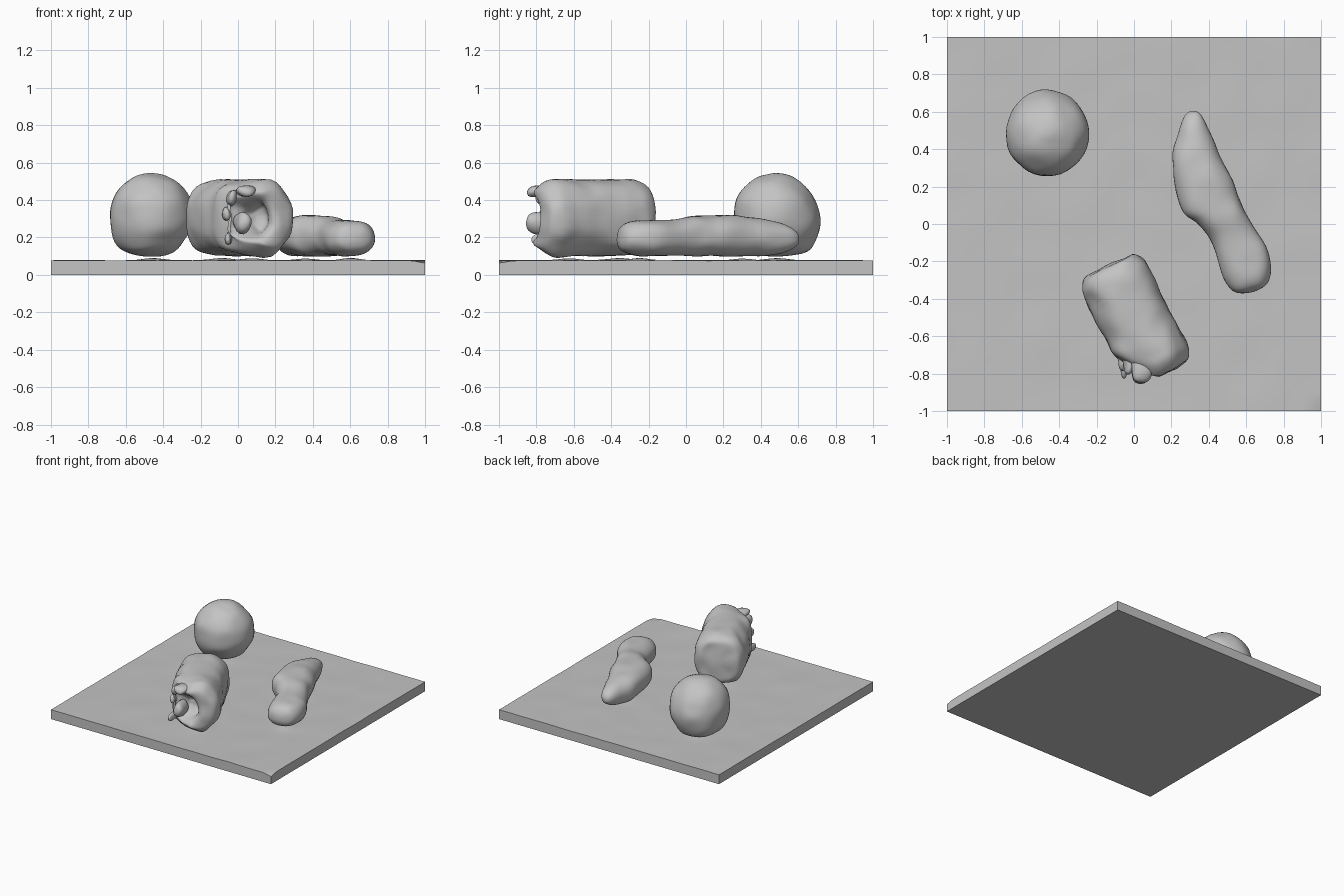
import bpy, bmesh, math
from mathutils import Vector, noise

if "Cube" in bpy.data.objects:
    bpy.data.objects.remove(bpy.data.objects["Cube"])

grey = bpy.data.materials.new("Clay grey")
grey.use_nodes = True
GREY = (0.55, 0.55, 0.55, 1)
grey.diffuse_color = GREY
grey.node_tree.nodes["Principled BSDF"].inputs["Base Color"].default_value = GREY


def finish(name, bm, angle=50):
    bmesh.ops.recalc_face_normals(bm, faces=bm.faces)
    mesh = bpy.data.meshes.new(name)
    bm.to_mesh(mesh)
    bm.free()
    mesh.materials.append(grey)
    ob = bpy.data.objects.new(name, mesh)
    bpy.context.collection.objects.link(ob)
    bpy.ops.object.select_all(action='DESELECT')
    ob.select_set(True)
    bpy.context.view_layer.objects.active = ob
    bpy.ops.object.shade_smooth_by_angle(angle=math.radians(angle))
    return ob


def spline(pts, steps):
    """Catmull-Rom interpolation of tuples."""
    out = []
    for i in range(len(pts) - 1):
        a, b, c, d = (pts[max(0, min(len(pts) - 1, i + k))] for k in (-1, 0, 1, 2))
        for j in range(steps):
            t = j / steps
            out.append([0.5 * (2 * q + (r - p) * t + (2 * p - 5 * q + 4 * r - s) * t * t
                               + (3 * q - p - 3 * r + s) * t ** 3)
                        for p, q, r, s in zip(a, b, c, d)])
    return out + [list(pts[-1])]


def loft(name, u, v, w, stations, power=2.0, sides=40, steps=4, lumps=0.0, warp=None):
    """Skin rings (cu, cv, cw, ru, rv) placed along the axis w; ends close to a point."""
    bm = bmesh.new()
    u, v, w = Vector(u), Vector(v), Vector(w)
    rings = []
    for cu, cv, cw, ru, rv in spline(stations, steps)[1:-1]:
        ring = []
        for k in range(sides):
            a = 2 * math.pi * k / sides
            c, s = math.cos(a), math.sin(a)
            p = [cu + ru * math.copysign(abs(c) ** (2 / power), c),
                 cv + rv * math.copysign(abs(s) ** (2 / power), s), cw]
            if warp:
                p = warp(p, a)
            co = u * p[0] + v * p[1] + w * p[2]
            co += noise.noise_vector(co * 9) * lumps
            ring.append(bm.verts.new(co))
        rings.append(ring)
    for r0, r1 in zip(rings, rings[1:]):
        for k in range(sides):
            m = (k + 1) % sides
            bm.faces.new((r0[k], r0[m], r1[m], r1[k]))
    bm.faces.new(rings[0])
    bm.faces.new(rings[-1])
    return finish(name, bm)


# Base slab, with a faintly uneven top and low swellings under the three objects
mounds = [(-0.46, 0.49, 0.1), (-0.08, -0.35, 0.1), (0.08, -0.62, 0.1),
          (0.36, 0.3, 0.1), (0.6, -0.25, 0.08)]
bm = bmesh.new()
bmesh.ops.create_grid(bm, x_segments=64, y_segments=64, size=1)
top = list(bm.verts)
base = bmesh.ops.extrude_face_region(bm, geom=list(bm.faces))["geom"]
lower = {g for g in base if isinstance(g, bmesh.types.BMVert)}
for vert in bm.verts:
    if vert in lower:
        vert.co.z = 0
        continue
    x, y, _ = vert.co
    z = 0.077 + 0.004 * noise.noise(Vector((x * 4, y * 4, 0)))
    z += sum(0.012 * math.exp(-((x - a) ** 2 + (y - b) ** 2) / r ** 2 * 1.5) for a, b, r in mounds)
    # Worn corner
    z -= 0.014 * math.exp(-((x - 1) ** 2 + (y + 1) ** 2) / 0.002)
    vert.co.z = z
finish("base_slab", bm, 30)

# Ball, slightly flattened underneath: (x, y, z, x radius, y radius)
loft("ball", (1, 0, 0), (0, 1, 0), (0, 0, 1), [
    (-0.47, 0.50, 0.098, 0.0, 0.0),
    (-0.47, 0.50, 0.102, 0.07, 0.07),
    (-0.475, 0.50, 0.13, 0.145, 0.155),
    (-0.475, 0.495, 0.18, 0.187, 0.197),
    (-0.465, 0.488, 0.25, 0.215, 0.227),
    (-0.462, 0.483, 0.32, 0.223, 0.232),
    (-0.462, 0.475, 0.40, 0.208, 0.21),
    (-0.465, 0.475, 0.47, 0.165, 0.165),
    (-0.465, 0.48, 0.52, 0.10, 0.10),
    (-0.46, 0.49, 0.54, 0.04, 0.04),
    (-0.46, 0.49, 0.544, 0.0, 0.0)], lumps=0.008)

# Long bent body: (distance along, side low, side high, z low, z high)
bent = [(-0.485, 0.47, 0.48, 0.185, 0.195), (-0.465, 0.435, 0.512, 0.15, 0.235),
        (-0.40, 0.38, 0.53, 0.115, 0.272), (-0.30, 0.312, 0.54, 0.102, 0.298),
        (-0.20, 0.285, 0.547, 0.1, 0.315), (-0.07, 0.263, 0.574, 0.1, 0.32),
        (0.03, 0.272, 0.58, 0.1, 0.32), (0.105, 0.328, 0.585, 0.1, 0.315),
        (0.20, 0.363, 0.602, 0.1, 0.30), (0.33, 0.368, 0.64, 0.1, 0.292),
        (0.43, 0.368, 0.63, 0.102, 0.29), (0.50, 0.395, 0.602, 0.12, 0.272),
        (0.53, 0.445, 0.565, 0.15, 0.24), (0.54, 0.5, 0.51, 0.19, 0.2)]
loft("bent_body", (0.953, 0.301, 0), (0, 0, 1), (0.301, -0.953, 0),
     [((a + b) / 2, (c + d) / 2, t, (b - a) / 2, (d - c) / 2) for t, a, b, c, d in bent],
     power=2.3, lumps=0.007)


# Drum lying on its side, with a slanted, lobed and hollowed front end
def torn_end(p, a):
    s, z, t = p
    k = max(0.0, min(1.0, (t - 0.45) / 0.3))
    swell = 1 + 0.05 * k * math.cos(5 * a)
    s, z = -0.22 + (s + 0.22) * swell, 0.305 + (z - 0.305) * swell
    t -= k * 0.15 * max(0.0, (-0.24 - s) / 0.17)
    return s, z, t


drum = [(0.135, 0.0), (0.14, 0.5), (0.15, 0.8), (0.20, 0.96), (0.28, 1.0), (0.42, 0.99),
        (0.55, 0.98), (0.66, 1.0), (0.73, 0.95), (0.78, 0.78), (0.79, 0.6),
        (0.75, 0.45), (0.68, 0.33), (0.64, 0.15), (0.635, 0.0)]
loft("drum", (0.9, 0.436, 0), (0, 0, 1), (0.436, -0.9, 0),
     [(-0.22 - (0.05 if t > 0.7 and f < 0.7 else 0), 0.305, t, 0.193 * f, 0.205 * f)
      for t, f in drum], power=2.5, lumps=0.012, warp=torn_end)

# Ragged scraps at the drum's open end: (x, z, y front, y back, x radius, z radius)
for i, (x, z, y0, y1, rx, rz) in enumerate([(0.04, 0.445, -0.85, -0.70, 0.05, 0.035),
                                            (-0.03, 0.41, -0.81, -0.68, 0.025, 0.04),
                                            (0.03, 0.28, -0.85, -0.70, 0.04, 0.06),
                                            (-0.045, 0.19, -0.83, -0.66, 0.02, 0.03),
                                            (-0.06, 0.33, -0.79, -0.62, 0.025, 0.04)]):
    loft(f"torn_scrap_{i + 1}", (1, 0, 0), (0, 0, 1), (0, 1, 0),
         [(x, z, y0, 0, 0), (x, z, y0 + 0.012, rx * 0.7, rz * 0.7),
          (x, z, y0 + 0.05, rx, rz), (x - 0.01, z, y1 - 0.02, rx, rz * 0.8),
          (x - 0.01, z, y1, 0, 0)], sides=14, lumps=0.015)
